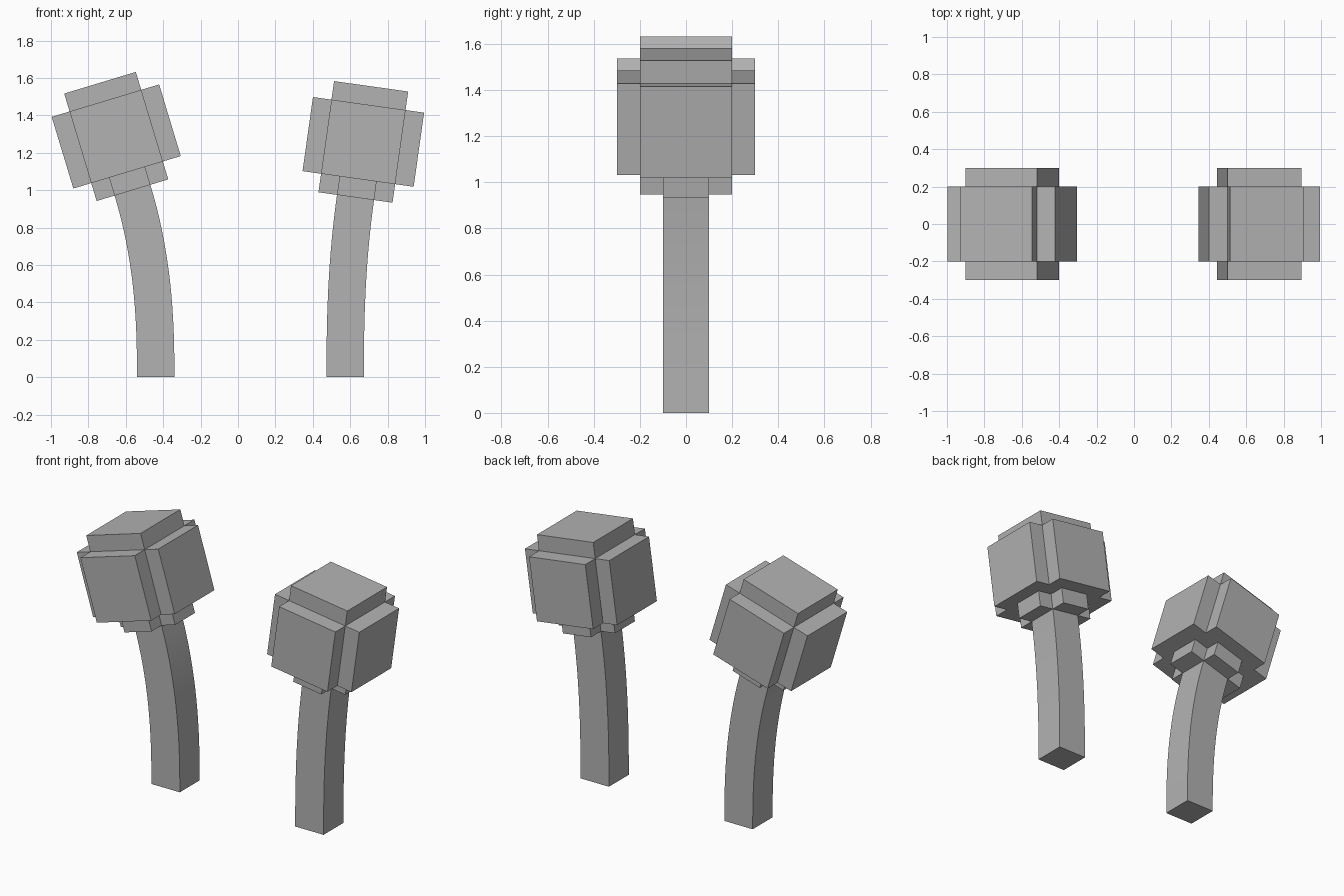
import bpy, bmesh, math
from mathutils import Matrix, Vector

cube = bpy.data.objects.get("Cube")
if cube:
    bpy.data.objects.remove(cube)

grey = bpy.data.materials.new("plain_grey")
grey.use_nodes = True
grey.diffuse_color = (0.45, 0.45, 0.45, 1)
grey.node_tree.nodes["Principled BSDF"].inputs["Base Color"].default_value = grey.diffuse_color

STEP = 0.1      # width of one block step
BEND = 2.45     # how late the stalk starts to lean


def add_object(name, bm):
    bmesh.ops.recalc_face_normals(bm, faces=bm.faces)
    mesh = bpy.data.meshes.new(name)
    bm.to_mesh(mesh)
    bm.free()
    mesh.materials.append(grey)
    obj = bpy.data.objects.new(name, mesh)
    bpy.context.collection.objects.link(obj)
    return obj


def make_head(name, place):
    # core cube with a raised block on every face but the bottom
    bm = bmesh.new()
    bmesh.ops.create_cube(bm, size=4 * STEP)
    bm.normal_update()
    for face in [f for f in bm.faces if f.normal.z > -0.5]:
        normal = face.normal.copy()
        raised = bmesh.ops.extrude_discrete_faces(bm, faces=[face])["faces"][0]
        bmesh.ops.translate(bm, verts=raised.verts, vec=normal * STEP)
    add_object(name, bm).matrix_world = place


def make_collar(name, place):
    # plus-shaped block under the head
    bm = bmesh.new()
    outline = []
    for i in range(4):
        turn = Matrix.Rotation(i * math.pi / 2, 3, 'Z')
        for x, y in ((1, 1), (2, -1), (2, 1)):
            if (x, y) == (1, 1):
                x, y = 1, -1      # inner corner before each arm
            outline.append(turn @ Vector((x * STEP, y * STEP, -3 * STEP)))
    base = bm.faces.new([bm.verts.new(p) for p in outline])
    top = bmesh.ops.extrude_face_region(bm, geom=[base], use_keep_orig=True)["geom"]
    bmesh.ops.translate(bm, verts=[v for v in top if isinstance(v, bmesh.types.BMVert)],
                        vec=(0, 0, 1.5 * STEP))
    add_object(name, bm).matrix_world = place


def make_stalk(name, base_x, top):
    # square section swept up a leaning curve
    bm = bmesh.new()
    lean, height = top.x - base_x, top.z
    rings, count = [], 16
    for i in range(count + 1):
        t = i / count
        centre = Vector((base_x + lean * t ** BEND, 0, height * t))
        angle = math.atan(BEND * lean / height * t ** (BEND - 1))
        turn = Matrix.Rotation(angle, 3, 'Y')
        rings.append([bm.verts.new(centre + turn @ Vector((x * STEP, y * STEP, 0)))
                      for x, y in ((-1, -1), (1, -1), (1, 1), (-1, 1))])
    for low, high in zip(rings, rings[1:]):
        for k in range(4):
            n = (k + 1) % 4
            bm.faces.new((low[k], low[n], high[n], high[k]))
    bm.faces.new(rings[0])
    bm.faces.new(rings[-1])
    obj = add_object(name, bm)
    bpy.ops.object.select_all(action='DESELECT')
    obj.select_set(True)
    bpy.context.view_layer.objects.active = obj
    bpy.ops.object.shade_smooth_by_angle(angle=math.radians(30))


# side, base x, head centre, lean in degrees
for side, base_x, centre, tilt in (
        ("right", -0.44, Vector((-0.651, 0, 1.287)), -16.8),
        ("left", 0.573, Vector((0.67, 0, 1.258)), 8)):
    place = Matrix.Translation(centre) @ Matrix.Rotation(math.radians(tilt), 4, 'Y')
    make_head(side + "_head", place)
    make_collar(side + "_collar", place)
    make_stalk(side + "_stalk", base_x, place @ Vector((0, 0, -3 * STEP)))
